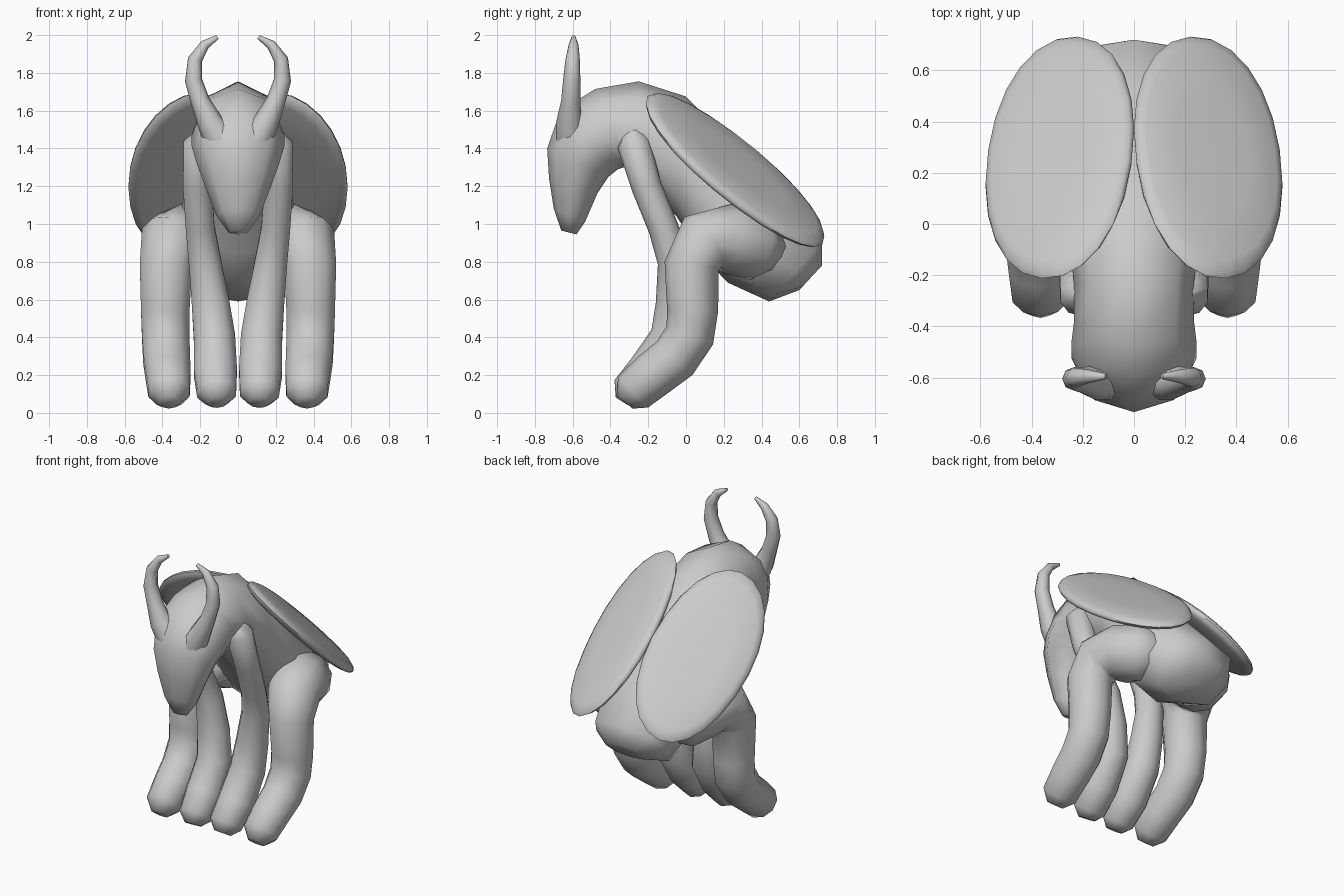
import bpy, bmesh, math
from mathutils import Vector

if "Cube" in bpy.data.objects:
    bpy.data.objects.remove(bpy.data.objects["Cube"])

skin = bpy.data.materials.new("plain grey")
skin.diffuse_color = (0.6, 0.6, 0.6, 1)
skin.use_nodes = True
skin.node_tree.nodes["Principled BSDF"].inputs["Base Color"].default_value = skin.diffuse_color


def loft(name, rings, angle=50):
    """Skin a list of equal vertex rings and cap both ends."""
    bm = bmesh.new()
    rows = [[bm.verts.new(p) for p in ring] for ring in rings]
    n = len(rows[0])
    for a, b in zip(rows, rows[1:]):
        for i in range(n):
            bm.faces.new((a[i], a[(i + 1) % n], b[(i + 1) % n], b[i]))
    bm.faces.new(rows[0])
    bm.faces.new(rows[-1])
    bmesh.ops.recalc_face_normals(bm, faces=bm.faces)
    mesh = bpy.data.meshes.new(name)
    bm.to_mesh(mesh)
    bm.free()
    mesh.materials.append(skin)
    ob = bpy.data.objects.new(name, mesh)
    bpy.context.collection.objects.link(ob)
    bpy.ops.object.select_all(action='DESELECT')
    bpy.context.view_layer.objects.active = ob
    ob.select_set(True)
    bpy.ops.object.shade_smooth_by_angle(angle=math.radians(angle))
    return ob


def power(x, e):
    return math.copysign(abs(x) ** e, x) if abs(x) > 1e-6 else 0.0


def ellipse(c, u, v, n, e=1.0):
    """Oval ring; e below 1 makes it squarer."""
    angles = [2 * math.pi * i / n for i in range(n)]
    return [c + u * power(math.cos(a), e) + v * power(math.sin(a), e) for a in angles]


def tube(name, path, ref, sides):
    """Tapered limb through (x, y, z, radius) points; ref steadies the rings."""
    pts = [Vector(p[:3]) for p in path]
    rings = []
    for i, p in enumerate(pts):
        t = pts[min(i + 1, len(pts) - 1)] - pts[max(i - 1, 0)]
        u = t.cross(Vector(ref)).normalized()
        v = u.cross(t).normalized()
        rings.append(ellipse(p, u * path[i][3], v * path[i][3], sides))
    return loft(name, rings, 75)


def mirrored(points, s):
    return [(s * p[0],) + tuple(p[1:]) for p in points]


# Head, neck and abdomen: upper (y, z), lower (y, z), half width, squareness
spine = [((-.66, .965), (-.58, .945), .05, 1), ((-.70, 1.08), (-.535, 1.01), .115, 1),
         ((-.725, 1.24), (-.47, 1.16), .175, 1), ((-.735, 1.40), (-.41, 1.25), .22, 1),
         ((-.69, 1.53), (-.36, 1.29), .245, 1), ((-.60, 1.64), (-.33, 1.30), .245, 1),
         ((-.48, 1.715), (-.29, 1.29), .235, 1), ((-.25, 1.755), (-.2, 1.2), .235, 1),
         ((0, 1.675), (-.05, 1.04), .26, 1), ((.25, 1.42), (.08, .84), .29, .9),
         ((.52, 1.12), (.22, .69), .32, .8), ((.72, .91), (.44, .59), .27, .8),
         ((.72, .78), (.60, .65), .14, .9)]
rings = []
for top, low, w, e in spine:
    a, b = Vector((0, *top)), Vector((0, *low))
    rings.append(ellipse((a + b) / 2, (a - b) / 2, Vector((w, 0, 0)), 8, e))
loft("body", rings, 60)

front_leg = [(.16, -.285, 1.50, .05), (.205, -.275, 1.42, .088), (.215, -.21, 1.2, .08),
             (.20, -.12, .98, .08), (.175, -.06, .8, .09), (.145, -.055, .58, .105),
             (.125, -.075, .40, .115), (.12, -.19, .22, .12), (.113, -.295, .105, .108),
             (.11, -.325, .055, .055)]
rear_leg = [(.18, .48, .86, .10), (.23, .38, .88, .18), (.30, .22, .92, .185),
            (.36, .09, .905, .165), (.382, .03, .78, .145), (.385, .035, .54, .135),
            (.383, .02, .41, .132), (.378, -.06, .29, .13), (.37, -.17, .205, .125),
            (.365, -.28, .112, .115), (.365, -.325, .058, .055)]
horn = [(.09, -.60, 1.44, .09), (.15, -.62, 1.54, .068), (.20, -.61, 1.65, .051),
        (.235, -.605, 1.76, .046), (.228, -.60, 1.87, .038),
        (.175, -.595, 1.95, .026), (.108, -.595, 1.99, .011)]

for s, side in ((1, "left"), (-1, "right")):
    tube(side + "_front_leg", mirrored(front_leg, s), (1, 0, 0), 10)
    tube(side + "_rear_leg", mirrored(rear_leg, s), (1, 0, 0), 10)
    tube(side + "_horn", mirrored(horn, s), (0, 1, 0), 8)

    # Wing case: thin oval disc with a rounded rim
    long = Vector((-.07 * s, .472, -.35))
    wide = Vector((.28 * s, .02, -.195))
    nrm = long.cross(wide).normalized()
    nrm *= 1 if nrm.z > 0 else -1
    centre = Vector((.29 * s, .26, 1.285))
    rings = [ellipse(centre + nrm * h, long * r, wide * r, 24, .95)
             for r, h in ((.5, -.03), (.88, -.03), (.97, -.018), (1, 0),
                          (.97, .018), (.88, .032), (.5, .042))]
    loft(side + "_wing_case", rings, 60)
